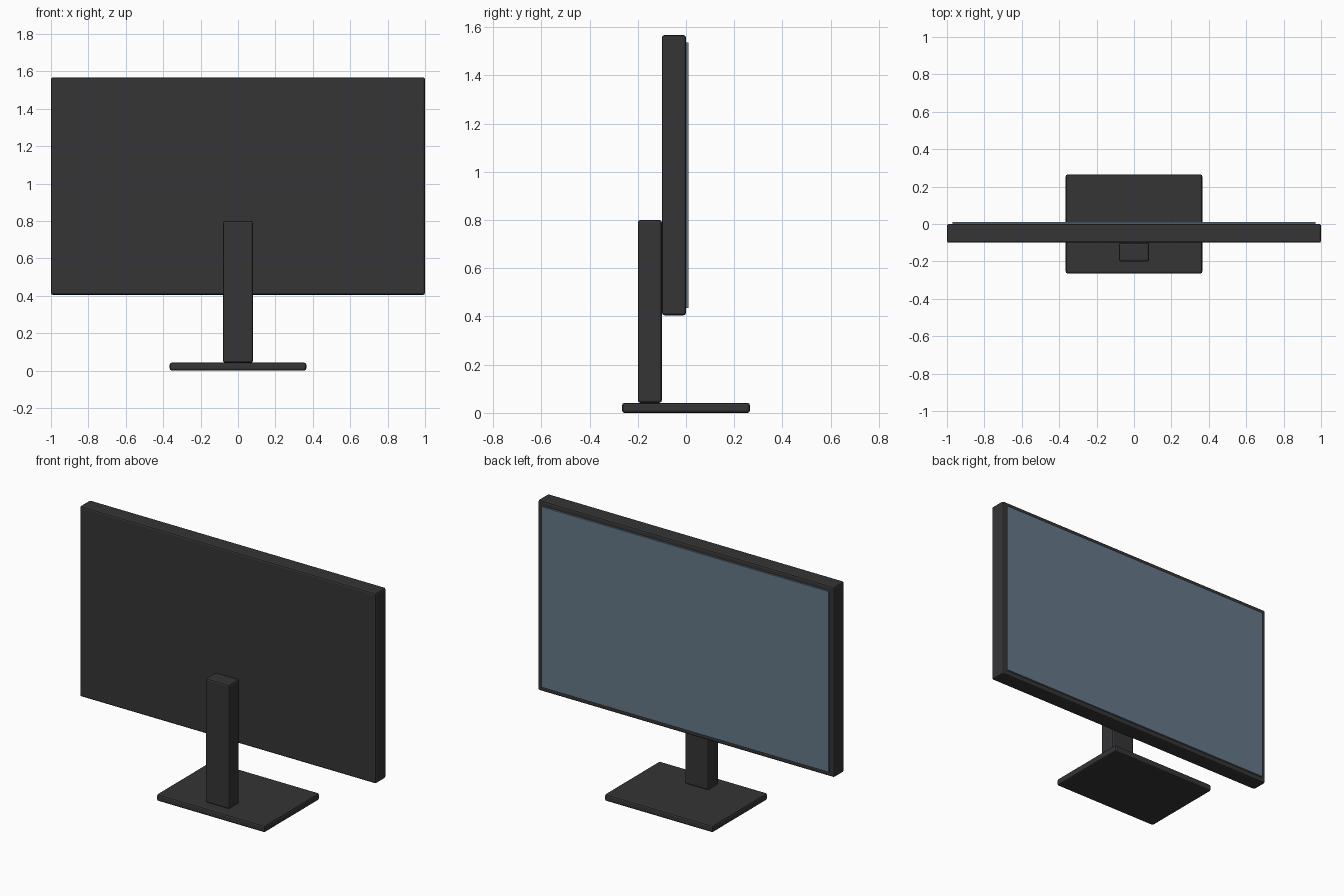
import bpy

if "Cube" in bpy.data.objects:
    bpy.data.objects.remove(bpy.data.objects["Cube"])

def material(name, rgb):
    m = bpy.data.materials.new(name)
    m.diffuse_color = (*rgb, 1)
    m.use_nodes = True
    m.node_tree.nodes["Principled BSDF"].inputs["Base Color"].default_value = m.diffuse_color
    return m

dark = material("dark_plastic", (0.035, 0.035, 0.037))
glass = material("screen_blue", (0.13, 0.19, 0.25))

def box(name, lo, hi, mat, bevel=0.0):
    """Box between two corners with optional rounded edges."""
    bpy.ops.mesh.primitive_cube_add(size=1, location=[(a + b) / 2 for a, b in zip(lo, hi)])
    ob = bpy.context.object
    ob.name = name
    ob.scale = [b - a for a, b in zip(lo, hi)]
    bpy.ops.object.transform_apply(location=False, rotation=False, scale=True)
    ob.data.materials.append(mat)
    if bevel:
        mod = ob.modifiers.new("rounded_edges", 'BEVEL')
        mod.width = bevel
        mod.segments = 2
    return ob

# Foot plate
box("base", (-0.365, -0.265, 0.0), (0.365, 0.265, 0.042), dark, 0.01)
# Upright behind the panel
box("stand", (-0.08, -0.2, 0.042), (0.08, -0.1, 0.8), dark, 0.01)
# Display housing
box("housing", (-1.0, -0.1, 0.405), (1.0, 0.0, 1.567), dark, 0.01)
# Screen face, slightly proud of the housing
box("screen", (-0.97, -0.01, 0.435), (0.97, 0.01, 1.537), glass)
